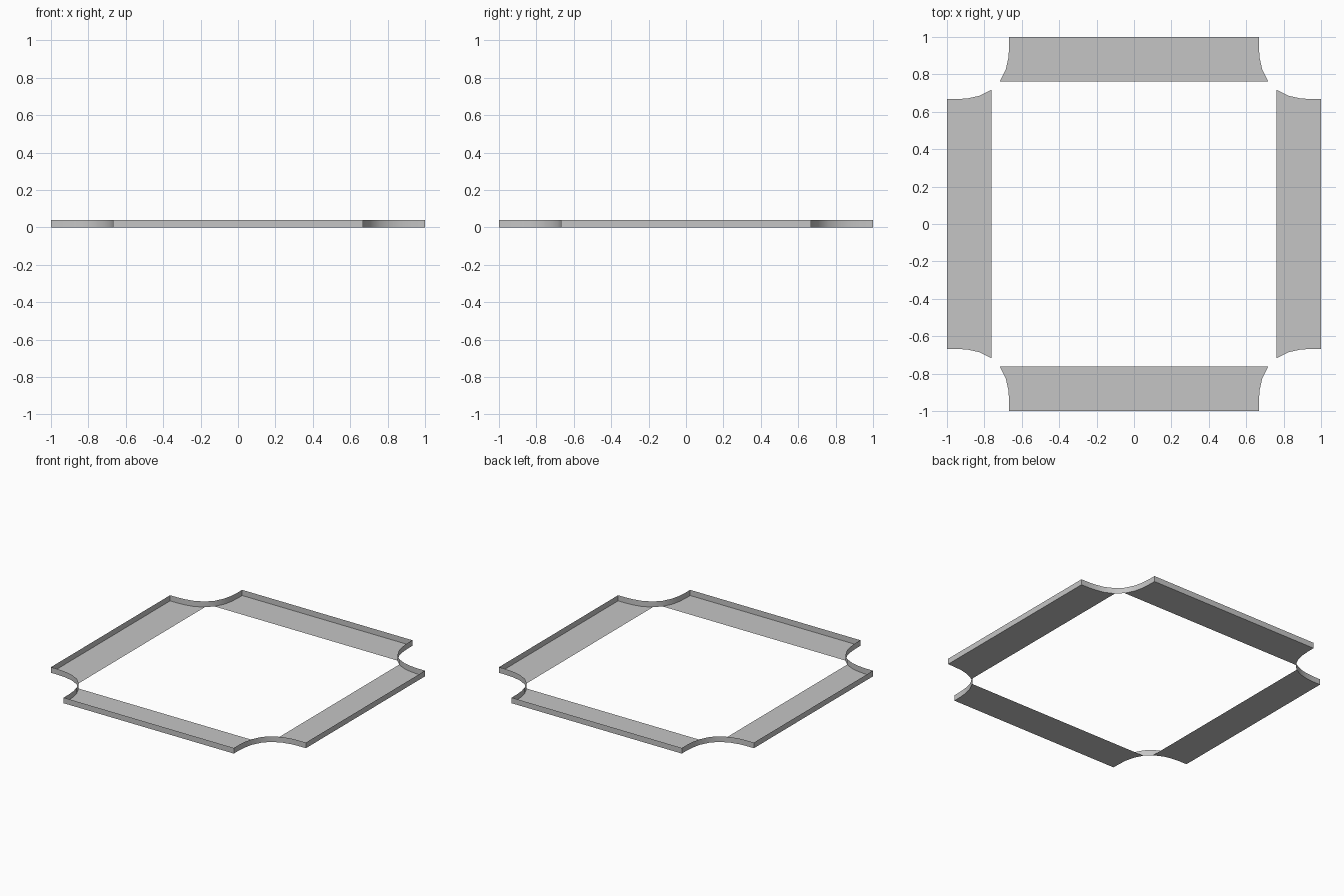
import bpy, math
from mathutils import Matrix, Vector

if "Cube" in bpy.data.objects:
    bpy.data.objects.remove(bpy.data.objects["Cube"])

HEIGHT = 0.04      # rim height
NOTCH = 0.333      # size of each scooped corner
POWER = 2.9        # squareness of the scoop
INNER = 0.238      # width of each flat strip

grey = bpy.data.materials.new("light grey")
grey.diffuse_color = (0.56, 0.56, 0.56, 1)
grey.use_nodes = True
grey.node_tree.nodes["Principled BSDF"].inputs["Base Color"].default_value = grey.diffuse_color


def scoop(a):
    """Depth of the scooped corner at distance a from the edge."""
    return (NOTCH ** POWER - a ** POWER) ** (1 / POWER)


def make(name, verts, faces):
    mesh = bpy.data.meshes.new(name)
    mesh.from_pydata(verts, [], faces)
    mesh.materials.append(grey)
    mesh.update()
    obj = bpy.data.objects.new(name, mesh)
    bpy.context.collection.objects.link(obj)
    return obj


# half of a scoop, from the outer edge to the strip's inner edge
half = [(a, scoop(a)) for a in (0, 0.06, 0.115, 0.174, INNER)]
# the whole scoop, mirrored about the diagonal
arc = half + [(b, a) for a, b in reversed(half)]
turns = [Matrix.Rotation(i * math.pi / 2, 3, 'Z') for i in range(4)]

# four flat strips on the ground
right_end = [Vector((1 - d, -1 + a, 0)) for a, d in half]
left_end = [Vector((-v.x, v.y, 0)) for v in reversed(right_end)]
strip = right_end + left_end
for turn, side in zip(turns, ("front", "right", "back", "left")):
    make(side + "_strip", [turn @ v for v in strip], [tuple(range(len(strip)))])

# upright rim all the way round, following the scooped corners
corner = [Vector((1 - d, -1 + a, 0)) for a, d in arc]
loop = [turn @ v for turn in turns for v in corner]
n = len(loop)
verts = loop + [v + Vector((0, 0, HEIGHT)) for v in loop]
faces = [(i, (i + 1) % n, (i + 1) % n + n, i + n) for i in range(n)]
rim = make("rim", verts, faces)

# smooth scoops, sharp rim corners
bpy.context.view_layer.objects.active = rim
rim.select_set(True)
bpy.ops.object.shade_smooth_by_angle(angle=math.radians(40))
